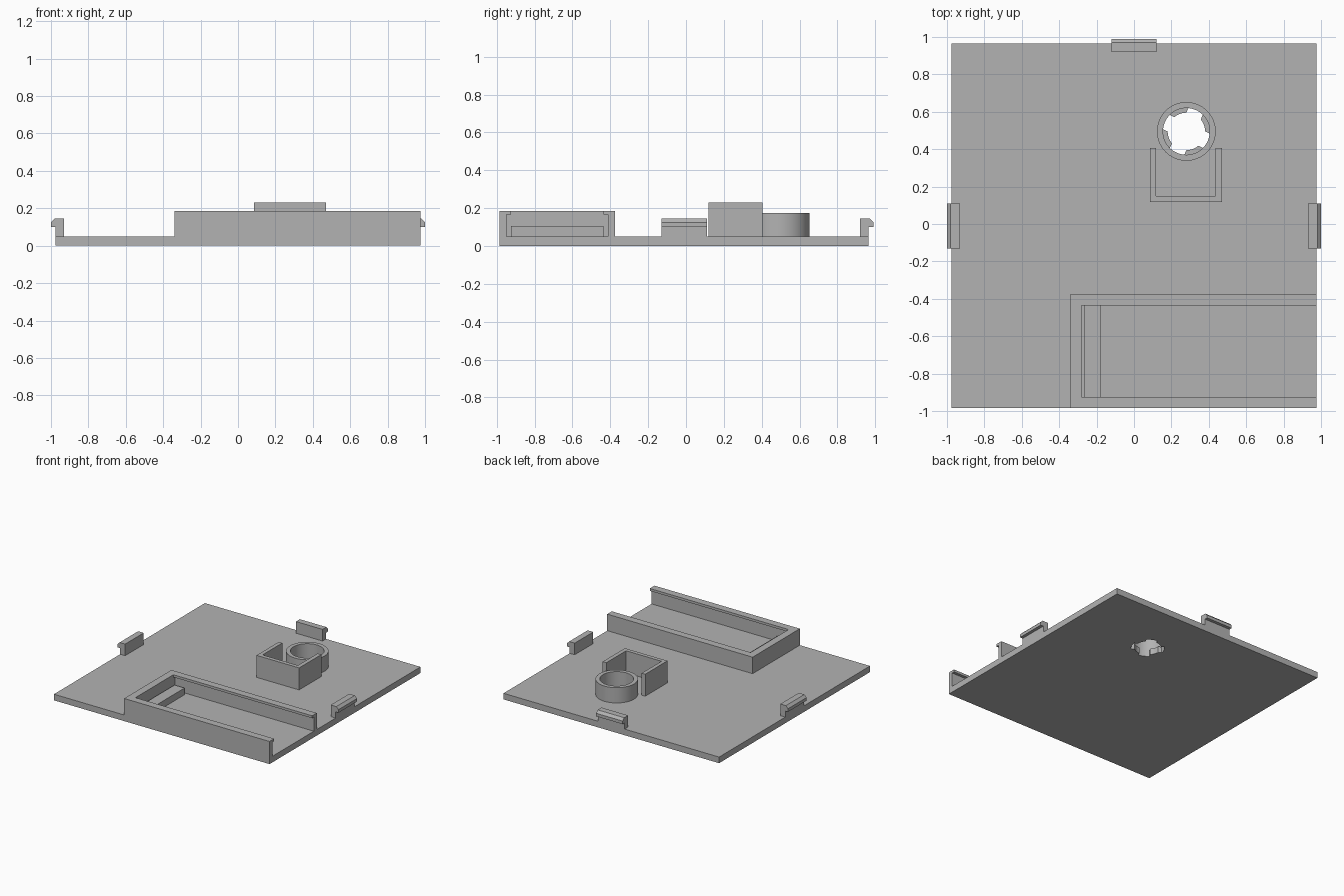
import bpy, bmesh, math

cube = bpy.data.objects.get("Cube")
if cube:
    bpy.data.objects.remove(cube, do_unlink=True)

grey = bpy.data.materials.new("plastic_grey")
grey.use_nodes = True
grey.diffuse_color = (0.45, 0.45, 0.45, 1)
grey.node_tree.nodes["Principled BSDF"].inputs["Base Color"].default_value = (0.45, 0.45, 0.45, 1)

FLOOR = 0.05          # top of the base plate
HOLE = (0.28, 0.495)  # centre of the round socket


def prism(name, outline, start, end, place):
    """Extrude a 2D outline from start to end; place maps (u, v, w) to x, y, z."""
    bm = bmesh.new()
    rings = [[bm.verts.new(place(u, v, w)) for u, v in outline] for w in (start, end)]
    for ring in rings:
        bm.faces.new(ring)
    n = len(outline)
    for i in range(n):
        j = (i + 1) % n
        bm.faces.new((rings[0][i], rings[0][j], rings[1][j], rings[1][i]))
    bmesh.ops.recalc_face_normals(bm, faces=bm.faces)
    mesh = bpy.data.meshes.new(name)
    bm.to_mesh(mesh)
    bm.free()
    mesh.materials.append(grey)
    obj = bpy.data.objects.new(name, mesh)
    bpy.context.collection.objects.link(obj)
    return obj


def upright(u, v, w):
    return (u, v, w)


def box(name, x0, x1, y0, y1, z0, z1):
    return prism(name, [(x0, y0), (x1, y0), (x1, y1), (x0, y1)], z0, z1, upright)


def circle(radius_at, n):
    pts = []
    for i in range(n):
        a = math.tau * i / n
        r = radius_at(i)
        pts.append((HOLE[0] + r * math.cos(a), HOLE[1] + r * math.sin(a)))
    return pts


def cut(target, cutter):
    mod = target.modifiers.new("cut", "BOOLEAN")
    mod.operation = "DIFFERENCE"
    mod.solver = "EXACT"
    mod.object = cutter
    bpy.context.view_layer.objects.active = target
    bpy.ops.object.modifier_apply(modifier=mod.name)
    bpy.data.objects.remove(cutter, do_unlink=True)


# Base plate with a round hole that keeps four locking tabs
plate = box("base_plate", -0.975, 0.975, -0.985, 0.965, 0, FLOOR)
keyhole = circle(lambda i: 0.1 if i % 18 <= 8 else 0.125, 72)
cut(plate, prism("hole_cutter", keyhole, -0.1, 0.1, upright))

# Round socket wall
ring = prism("socket_ring", circle(lambda i: 0.157, 72), FLOOR, 0.175, upright)
cut(ring, prism("ring_cutter", circle(lambda i: 0.125, 72), 0, 0.3, upright))
bpy.ops.object.select_all(action="DESELECT")
ring.select_set(True)
bpy.context.view_layer.objects.active = ring
bpy.ops.object.shade_smooth_by_angle(angle=math.radians(30))

# U-shaped bracket in front of the socket
bracket = [(0.085, 0.118), (0.47, 0.118), (0.47, 0.405), (0.437, 0.405),
           (0.437, 0.15), (0.117, 0.15), (0.117, 0.405), (0.085, 0.405)]
prism("bracket", bracket, FLOOR, 0.23, upright)

# Tray: two rails with overhanging lips, an end wall and a stop block
MID = -0.68
rail = [(0.305, FLOOR), (0.305, 0.185), (0.245, 0.185),
        (0.245, 0.165), (0.268, 0.165), (0.268, FLOOR)]
for name, side in (("tray_front_rail", -1), ("tray_back_rail", 1)):
    prism(name, rail, -0.34, 0.975, lambda u, v, w, s=side: (w, MID + s * u, v))
box("tray_end_wall", -0.34, -0.28, MID - 0.268, MID + 0.268, FLOOR, 0.185)
box("tray_stop_block", -0.268, -0.177, -0.925, -0.437, FLOOR, 0.105)

# Snap clips: post with a chamfered hook, u measured outward from the plate edge
clip = [(-0.045, FLOOR), (0, FLOOR), (0, 0.1), (0.025, 0.1),
        (0.025, 0.125), (0.005, 0.145), (-0.045, 0.145)]
for name, side in (("clip_right", -1), ("clip_left", 1)):
    prism(name, clip, -0.13, 0.11, lambda u, v, w, s=side: (s * (0.975 + u), w, v))
prism("clip_back", clip, -0.12, 0.12, lambda u, v, w: (w, 0.965 + u, v))
